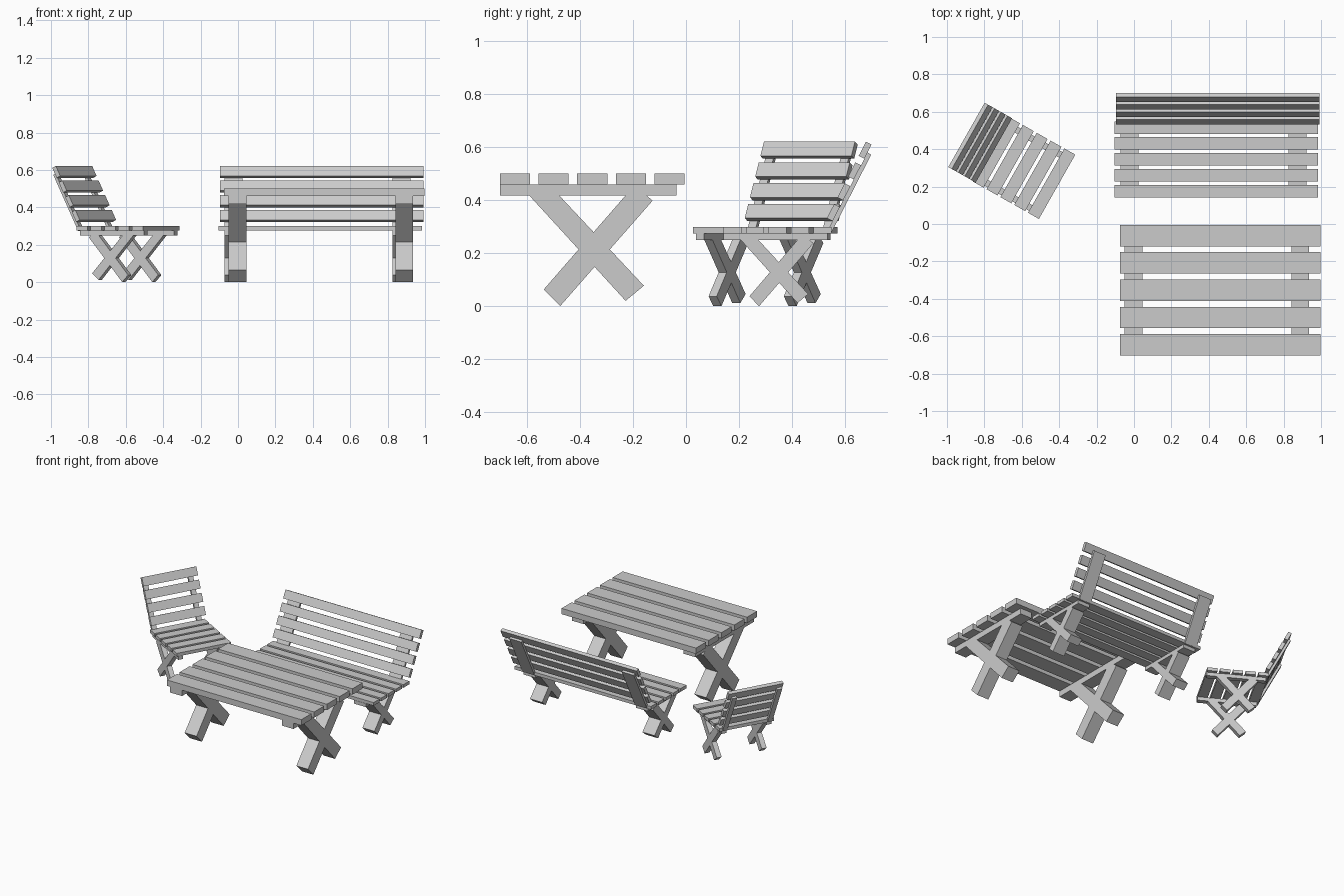
import bpy, bmesh, math
from mathutils import Matrix, Vector

if "Cube" in bpy.data.objects:
    bpy.data.objects.remove(bpy.data.objects["Cube"])


def prism(name, profile, x0, x1, mat):
    """Extrude a (y, z) profile from x0 to x1 and place it with a matrix."""
    bm = bmesh.new()
    a = [bm.verts.new((x0, y, z)) for y, z in profile]
    b = [bm.verts.new((x1, y, z)) for y, z in profile]
    bm.faces.new(a)
    bm.faces.new(b)
    n = len(a)
    for i in range(n):
        j = (i + 1) % n
        bm.faces.new((a[i], a[j], b[j], b[i]))
    bm.transform(mat)
    bmesh.ops.recalc_face_normals(bm, faces=bm.faces[:])
    me = bpy.data.meshes.new(name)
    bm.to_mesh(me)
    bm.free()
    ob = bpy.data.objects.new(name, me)
    bpy.context.collection.objects.link(ob)


def rect(y0, y1, z0, z1):
    return [(y0, z0), (y1, z0), (y1, z1), (y0, z1)]


# Trestle profiles at table size, y measured from the front edge
BEAM = rect(0, 0.668, 0.418, 0.46)
LEG_A = [(0.475, 0.021), (0.544, 0.078), (0.181, 0.465), (0.112, 0.418)]
LEG_B = [(0.166, 0.064), (0.228, 0.001), (0.577, 0.399), (0.509, 0.458)]


def trestle(name, x0, x1, sy, sz, mat):
    for part, prof in (("beam", BEAM), ("leg_a", LEG_A), ("leg_b", LEG_B)):
        prism(f"{name}_{part}", [(y * sy, z * sz) for y, z in prof], x0, x1, mat)


def slatted_seat(name, s, mat):
    """Seat with a leaning back; s scales the width, origin at front middle."""
    half = 0.544 * s
    frames = [(-0.512 * s, -0.415 * s), (0.387 * s, 0.483 * s)]
    # Seat slats
    for i in range(5):
        y = i * 0.085
        prism(f"{name}_seat_slat", rect(y, y + 0.067, 0.276, 0.299), -half, half, mat)
    # Leaning back slats and the two rails behind them
    tilt = math.radians(27)
    up = Vector((math.sin(tilt), math.cos(tilt)))
    back = Vector((math.cos(tilt), -math.sin(tilt)))
    base = Vector((0.390, 0.333))

    def leaning(t0, t1, d0, d1):
        return [base + up * t + back * d
                for t, d in ((t0, d0), (t1, d0), (t1, d1), (t0, d1))]

    for i in range(4):
        t = i * 0.088
        prism(f"{name}_back_slat", leaning(t, t + 0.06, 0, 0.024),
              -half + 0.008 * s, half + 0.008 * s, mat)
    for x0, x1 in frames:
        prism(f"{name}_back_rail", leaning(-0.045, 0.29, 0.024, 0.04), x0, x1, mat)
        trestle(name, x0, x1, 0.587, 0.598, mat)


# Table
table = Matrix.Translation((0, -0.703, 0))
for i in range(5):
    y = i * 0.146
    prism("table_plank", rect(y, y + 0.114, 0.46, 0.502), -0.076, 0.998, table)
for x0, x1 in ((-0.05, 0.045), (0.842, 0.935)):
    trestle("table", x0, x1, 1, 1, table)

# Bench and the turned chair
slatted_seat("bench", 1, Matrix.Translation((0.44, 0.142, 0)))
slatted_seat("chair", 0.363,
             Matrix.Translation((-0.411, 0.199, 0)) @ Matrix.Rotation(math.radians(60.5), 4, 'Z'))
